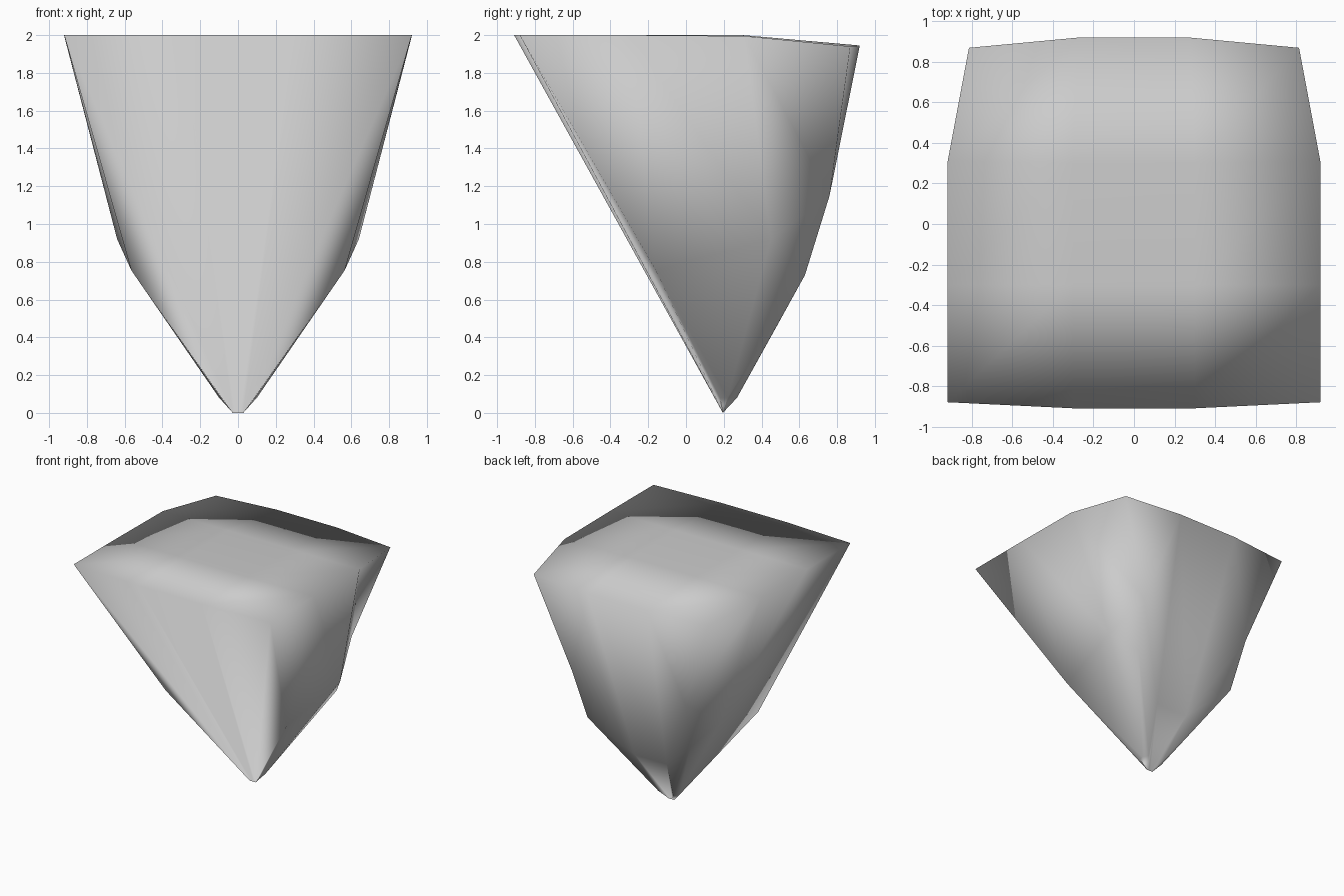
import bpy
import bmesh
from mathutils import Vector

cube = bpy.data.objects.get("Cube")
if cube:
    bpy.data.objects.remove(cube, do_unlink=True)

# One plain grey for everything
grey = bpy.data.materials.new("plain_grey")
grey.use_nodes = True
colour = (0.6, 0.6, 0.6, 1)
grey.diffuse_color = colour
grey.node_tree.nodes["Principled BSDF"].inputs["Base Color"].default_value = colour


def column(*points):
    """Column from the rim through its shoulders to the narrow foot."""
    foot = Vector((points[0][0] * 0.03, 0.195, 0))
    return [Vector(p) for p in points] + [foot]


def bridge(bm, a, b):
    """Skin two columns with triangles along the shorter diagonals."""
    i = j = 0
    while i < len(a) - 1 or j < len(b) - 1:
        can_a, can_b = i < len(a) - 1, j < len(b) - 1
        if can_a and can_b:
            step_a = (a[i + 1].co - b[j].co).length < (a[i].co - b[j + 1].co).length
        else:
            step_a = can_a
        if step_a:
            bm.faces.new((a[i], a[i + 1], b[j]))
            i += 1
        else:
            bm.faces.new((a[i], b[j + 1], b[j]))
            j += 1


# Columns of one half, from the front centre round to the back centre
half = [
    column((0.3, -0.91, 2)),
    column((0.92, -0.88, 2)),
    column((0.92, -0.3, 2), (0.565, -0.16, 0.755), (0.09, 0.18, 0.08)),
    column((0.92, 0.31, 1.995), (0.64, 0.45, 0.92), (0.1, 0.22, 0.08)),
    column((0.815, 0.87, 1.94), (0.53, 0.76, 1.15), (0.48, 0.63, 0.73), (0.07, 0.27, 0.08)),
    column((0.28, 0.92, 1.945), (0.15, 0.47, 0.44)),
]
mirrored = [[Vector((-p.x, p.y, p.z)) for p in col] for col in reversed(half)]

# Tapered body walls
bm = bmesh.new()
cols = [[bm.verts.new(p) for p in col] for col in half + mirrored]
count = len(cols)
for i in range(count):
    bridge(bm, cols[i], cols[(i + 1) % count])
bm.faces.new([col[-1] for col in cols])

# Flat lid as a three by three grid sharing the rim
rim = [col[0] for col in cols]


def lid_row(i, inner):
    return [rim[count - 1 - i], *inner, rim[i]]


def lid_inner(y):
    return [bm.verts.new((x, y, 2.0)) for x in (-0.3, 0.3)]


grid = [
    lid_row(1, [rim[-1], rim[0]]),
    lid_row(2, lid_inner(-0.3)),
    lid_row(3, lid_inner(0.3)),
    lid_row(4, [rim[6], rim[5]]),
]
for low, high in zip(grid, grid[1:]):
    for k in range(3):
        bm.faces.new((low[k], low[k + 1], high[k + 1], high[k]))

# Soft shading over the whole closed shell
bmesh.ops.recalc_face_normals(bm, faces=bm.faces)
for face in bm.faces:
    face.smooth = True
mesh = bpy.data.meshes.new("tapered_body")
bm.to_mesh(mesh)
bm.free()
mesh.materials.append(grey)
body = bpy.data.objects.new("tapered_body", mesh)
bpy.context.collection.objects.link(body)
